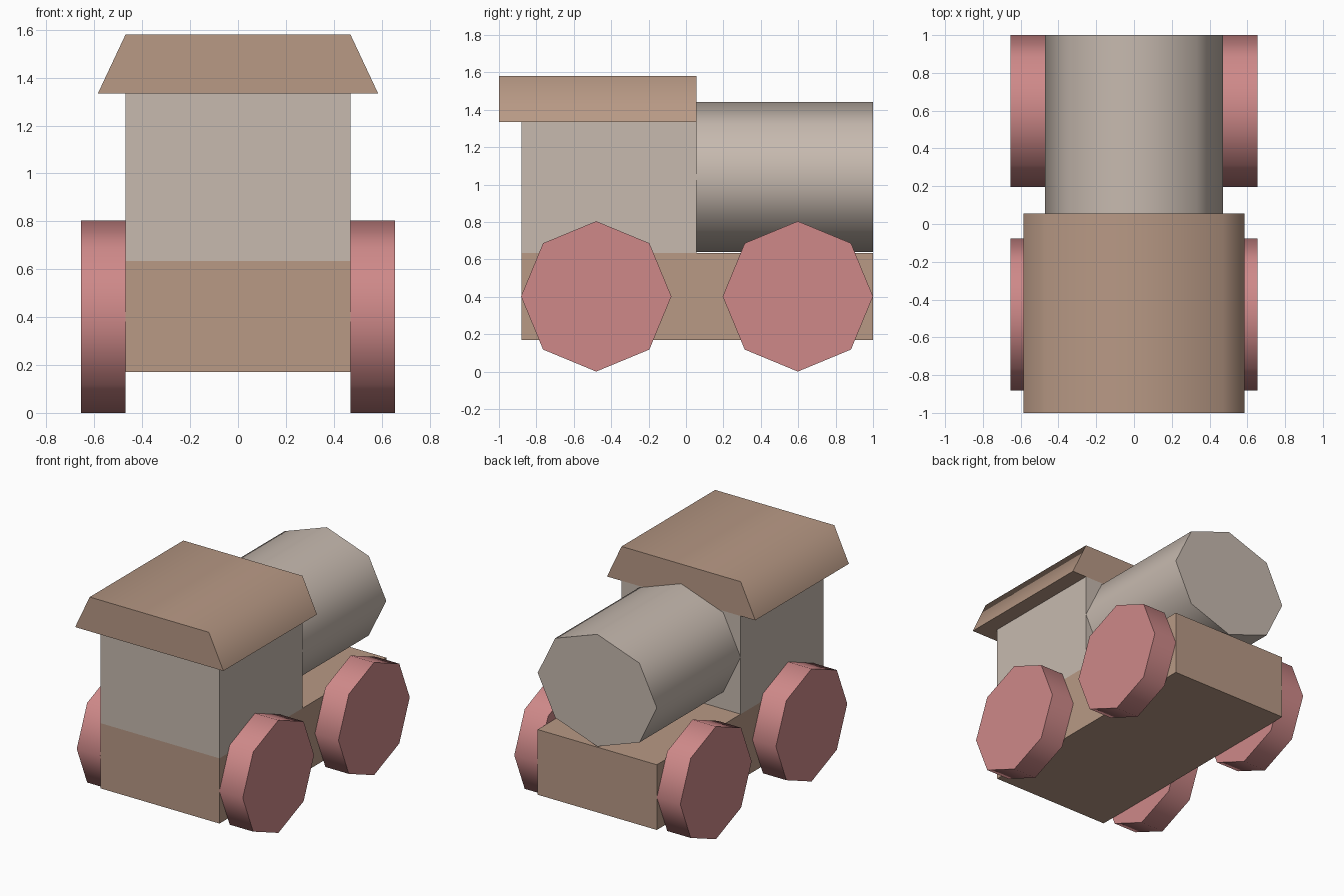
import bpy, math
from mathutils import Matrix

cube = bpy.data.objects.get("Cube")
if cube:
    bpy.data.objects.remove(cube, do_unlink=True)


def make_material(name, rgb):
    mat = bpy.data.materials.new(name)
    mat.use_nodes = True
    colour = (*rgb, 1.0)
    mat.diffuse_color = colour
    bsdf = next(n for n in mat.node_tree.nodes if n.type == 'BSDF_PRINCIPLED')
    bsdf.inputs["Base Color"].default_value = colour
    return mat


brown = make_material("warm brown", (0.48, 0.32, 0.235))
grey = make_material("warm grey", (0.57, 0.49, 0.43))
pink = make_material("dusty pink", (0.62, 0.25, 0.25))


def finish(name, mat, smooth=False):
    obj = bpy.context.object
    obj.name = obj.data.name = name
    obj.data.materials.append(mat)
    if smooth:
        bpy.ops.object.shade_smooth_by_angle(angle=math.radians(70))
    return obj


def box(name, low, high, mat):
    bpy.ops.mesh.primitive_cube_add(size=1)
    centre = [(a + b) / 2 for a, b in zip(low, high)]
    size = [b - a for a, b in zip(low, high)]
    obj = finish(name, mat)
    obj.data.transform(Matrix.Translation(centre) @ Matrix.Diagonal((*size, 1)))
    return obj


def octagon(name, axis, centre, scale, mat):
    """Eight-sided drum along x or y, with a corner at the top."""
    bpy.ops.mesh.primitive_cylinder_add(vertices=8, radius=1, depth=1)
    obj = bpy.context.object
    if axis == 'X':
        turn = Matrix.Rotation(math.pi / 2, 4, 'Y')
    else:
        turn = Matrix.Rotation(math.pi / 2, 4, 'X')
    obj.data.transform(Matrix.Translation(centre) @ Matrix.Diagonal((*scale, 1)) @ turn)
    return finish(name, mat, smooth=True)


# Chassis and cab
half = 0.47
box("chassis", (-half, -0.88, 0.17), (half, 1.0, 0.635), brown)
box("cab", (-half, -0.88, 0.635), (half, 0.055, 1.335), grey)

# Roof with sloping sides
roof = box("roof", (-half, -1.0, 1.335), (half, 0.055, 1.58), brown)
for v in roof.data.vertices:
    if v.co.z < 1.4:
        v.co.x = math.copysign(0.585, v.co.x)
bpy.ops.object.shade_smooth_by_angle(angle=math.radians(70))

# Boiler
octagon("boiler", 'Y', (0, 0.5275, 1.04), (half, 0.945, 0.4), grey)

# Wheels
radius = 0.402
for side, sign in (("left", 1), ("right", -1)):
    for end, y in (("front", -0.48), ("rear", 0.598)):
        octagon(f"{end}_{side}_wheel", 'X', (sign * 0.5625, y, radius),
                (0.185, radius, radius), pink)
